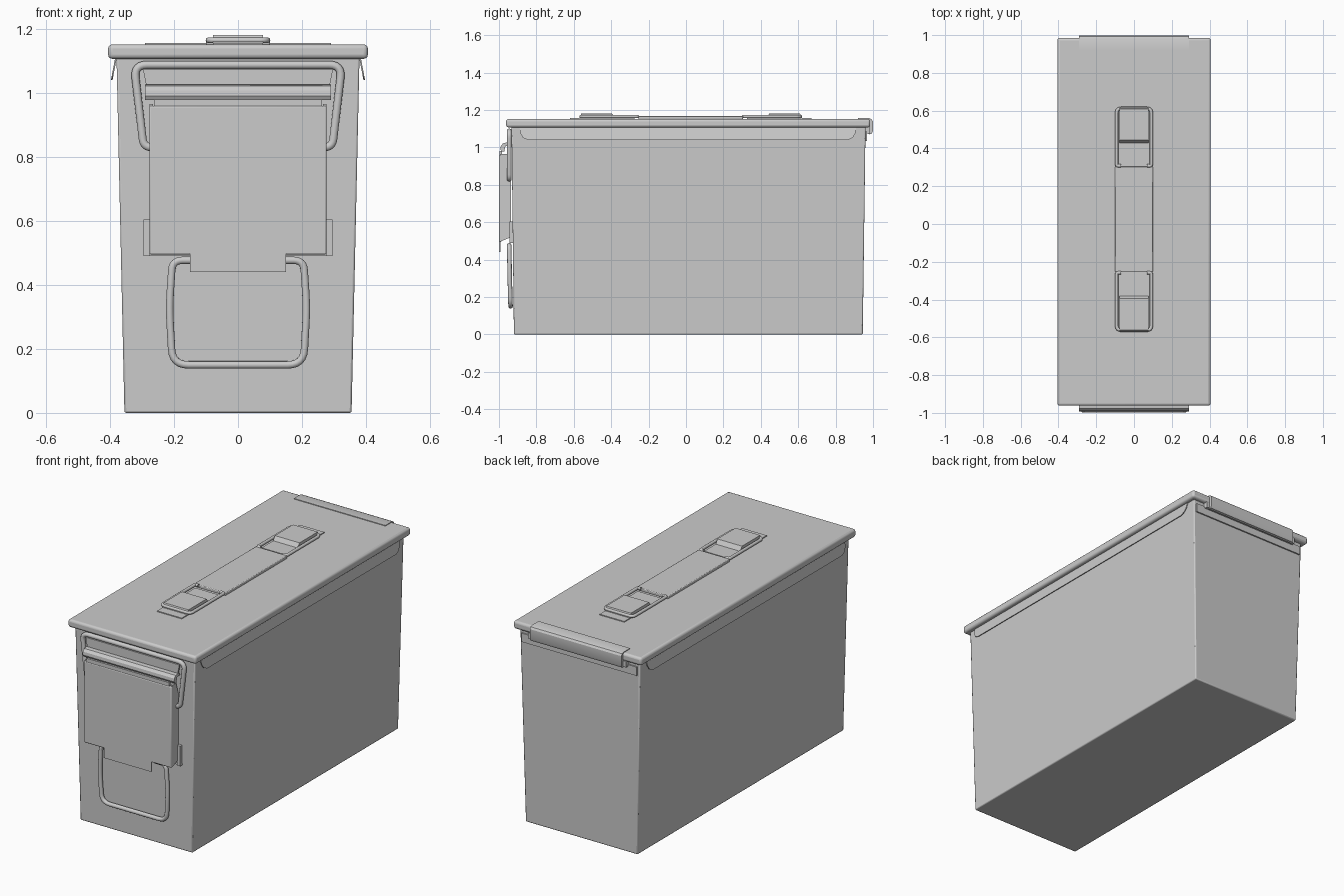
import bpy, bmesh
from mathutils import Vector

if "Cube" in bpy.data.objects:
    bpy.data.objects.remove(bpy.data.objects["Cube"])


def finish(name, bm, bevel=0.0, seg=2):
    bmesh.ops.recalc_face_normals(bm, faces=bm.faces)
    me = bpy.data.meshes.new(name)
    bm.to_mesh(me)
    bm.free()
    ob = bpy.data.objects.new(name, me)
    bpy.context.collection.objects.link(ob)
    bpy.context.view_layer.objects.active = ob
    bpy.ops.object.select_all(action='DESELECT')
    ob.select_set(True)
    if bevel:
        m = ob.modifiers.new("bevel", 'BEVEL')
        m.width, m.segments = bevel, seg
    bpy.ops.object.shade_smooth_by_angle()
    return ob


def prism(name, a, b, bevel=0.0, seg=2):
    """Solid between two matching loops of points."""
    bm = bmesh.new()
    va = [bm.verts.new(p) for p in a]
    vb = [bm.verts.new(p) for p in b]
    bm.faces.new(va)
    bm.faces.new(vb[::-1])
    for i in range(len(va)):
        j = (i + 1) % len(va)
        bm.faces.new((va[i], vb[i], vb[j], va[j]))
    return finish(name, bm, bevel, seg)


def rect(x0, x1, y0, y1, z):
    return [(x0, y0, z), (x1, y0, z), (x1, y1, z), (x0, y1, z)]


def box(name, x0, x1, y0, y1, z0, z1, bevel=0.0, seg=2):
    return prism(name, rect(x0, x1, y0, y1, z0), rect(x0, x1, y0, y1, z1), bevel, seg)


def along_x(name, x0, x1, yz, bevel=0.0):
    return prism(name, [(x0, y, z) for y, z in yz], [(x1, y, z) for y, z in yz], bevel)


def along_y(name, y0, y1, xz, bevel=0.0):
    return prism(name, [(x, y0, z) for x, z in xz], [(x, y1, z) for x, z in xz], bevel)


def wire(name, pts, r, fillet, closed=False):
    """Round wire with filleted corners."""
    pts = [Vector(p) for p in pts]
    out = []
    for i, p in enumerate(pts):
        if not closed and i in (0, len(pts) - 1):
            out.append(p)
            continue
        q, s = pts[i - 1], pts[(i + 1) % len(pts)]
        f = min(fillet, (q - p).length * 0.48, (s - p).length * 0.48)
        a, b = p + (q - p).normalized() * f, p + (s - p).normalized() * f
        for k in range(7):
            t = k / 6
            out.append(a * (1 - t) ** 2 + p * 2 * t * (1 - t) + b * t * t)
    cu = bpy.data.curves.new(name, 'CURVE')
    cu.dimensions = '3D'
    cu.bevel_depth, cu.bevel_resolution, cu.use_fill_caps = r, 3, True
    sp = cu.splines.new('POLY')
    sp.points.add(len(out) - 1)
    for sp_pt, p in zip(sp.points, out):
        sp_pt.co = (*p, 1)
    sp.use_cyclic_u = closed
    sp.use_smooth = True
    ob = bpy.data.objects.new(name, cu)
    bpy.context.collection.objects.link(ob)
    return ob


# Tapered body and lid
prism("can_body", rect(-0.355, 0.355, -0.92, 0.945, 0),
      rect(-0.38, 0.38, -0.933, 0.96, 1.12), 0.006)
box("lid", -0.406, 0.406, -0.962, 0.985, 1.107, 1.152, 0.013, 3)

# Flared flanges under the lid, with rounded lower corners
for s, side in ((-1, "left"), (1, "right")):
    out = [(-0.89, 1.11), (-0.885, 1.075), (-0.872, 1.052), (-0.845, 1.04),
           (0.865, 1.04), (0.892, 1.052), (0.905, 1.075), (0.91, 1.11)]
    flare = lambda z: 0.384 + (1.11 - z) * 0.19
    prism("side_flange_" + side,
          [(s * flare(z), y, z) for y, z in out],
          [(s * (flare(z) - 0.005), y, z) for y, z in out])

# Rear hinge: wrap-over leaf on the lid and lower leaf on the body
along_x("hinge_leaf_upper", -0.29, 0.29,
        [(0.92, 1.148), (0.92, 1.156), (0.98, 1.156), (0.992, 1.151), (0.999, 1.14),
         (0.999, 1.085), (0.993, 1.073), (0.98, 1.07), (0.972, 1.076), (0.972, 1.14)])
box("hinge_leaf_lower", -0.365, 0.365, 0.95, 0.967, 1.035, 1.085)
box("hinge_knuckle", -0.31, 0.31, 0.955, 0.985, 1.075, 1.11)

# Carry handle: flat strap, two wire loops and stepped brackets, mirrored about y = 0.025
MID = 0.025
box("handle_strap", -0.1, 0.1, -0.255, 0.305, 1.15, 1.168, 0.004)
for s, end in ((-1, "front"), (1, "back")):
    Y = lambda d: MID + s * d
    wire("handle_loop_" + end,
         [(-0.07, Y(0.283), 1.165), (-0.092, Y(0.283), 1.165), (-0.092, Y(0.587), 1.165),
          (0.092, Y(0.587), 1.165), (0.092, Y(0.283), 1.165), (0.07, Y(0.283), 1.165)],
         0.009, 0.025)
    along_x("handle_bracket_" + end, -0.078, 0.078,
            [(Y(0.30), 1.148), (Y(0.30), 1.157), (Y(0.405), 1.157), (Y(0.42), 1.181),
             (Y(0.585), 1.181), (Y(0.595), 1.157), (Y(0.645), 1.157), (Y(0.645), 1.148)])

# Front latch: bent sheet with side walls, lower tongue and rolled top
box("latch_panel", -0.277, 0.277, -0.999, -0.985, 0.495, 0.96, 0.005)
box("latch_panel_top", -0.262, 0.262, -0.997, -0.985, 0.955, 0.98)
box("latch_tongue", -0.15, 0.15, -0.999, -0.991, 0.44, 0.50)
for s, side in ((-1, "left"), (1, "right")):
    along_x("latch_side_" + side, s * 0.277, s * 0.265,
            [(-0.992, 0.497), (-0.935, 0.52), (-0.935, 0.90), (-0.955, 0.965), (-0.992, 0.965)])
along_x("latch_roll", -0.29, 0.29,
        [(-0.985, 0.978), (-0.992, 0.99), (-0.99, 1.008), (-0.978, 1.022),
         (-0.96, 1.026), (-0.945, 1.022), (-0.945, 1.01), (-0.965, 1.008), (-0.972, 0.978)])
prism("latch_hanger",
      [(-0.285, -0.955, 1.015), (0.285, -0.955, 1.015), (0.297, -0.955, 1.075), (-0.297, -0.955, 1.075)],
      [(-0.285, -0.946, 1.015), (0.285, -0.946, 1.015), (0.297, -0.946, 1.075), (-0.297, -0.946, 1.075)])
box("latch_mount", -0.275, 0.275, -0.936, -0.92, 0.49, 0.60)
for s, side in ((-1, "left"), (1, "right")):
    box("latch_mount_ear_" + side, *sorted((s * 0.275, s * 0.295)), -0.945, -0.92, 0.49, 0.605)

# Upper latch wire, hooked under the lid
wire("latch_wire", [(-0.24, -0.945, 0.83), (-0.295, -0.945, 0.83), (-0.325, -0.945, 1.088),
                    (0.325, -0.945, 1.088), (0.295, -0.945, 0.83), (0.24, -0.945, 0.83)],
     0.013, 0.04)

# Lower pull handle
wire("front_pull_handle", [(-0.14, -0.945, 0.477), (-0.205, -0.945, 0.477), (-0.215, -0.943, 0.33),
                           (-0.205, -0.938, 0.15), (0.205, -0.938, 0.15), (0.215, -0.943, 0.33),
                           (0.205, -0.945, 0.477), (0.14, -0.945, 0.477)], 0.012, 0.05)
